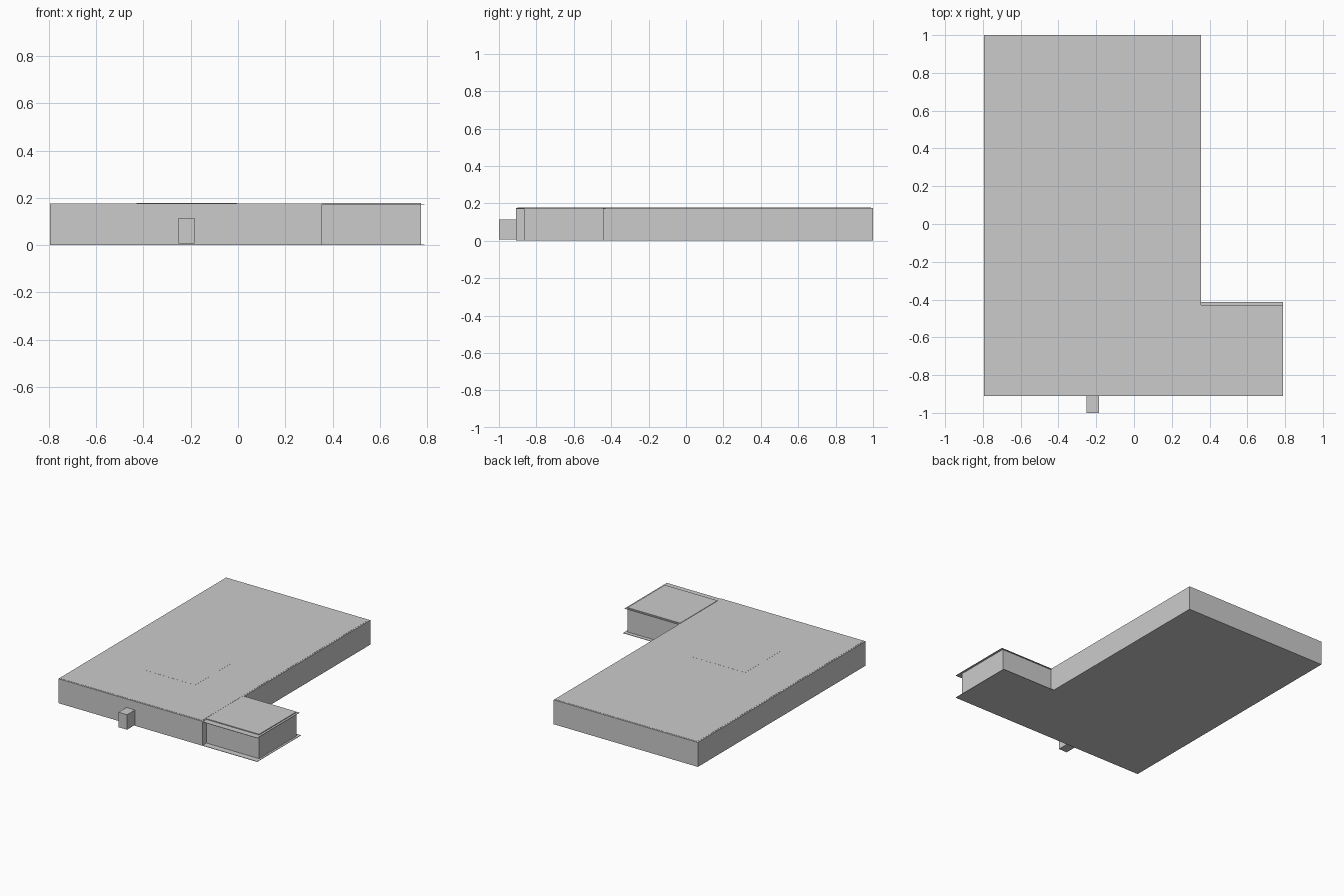
import bpy

if "Cube" in bpy.data.objects:
    bpy.data.objects.remove(bpy.data.objects["Cube"])


def box(name, x, y, z):
    """Axis-aligned box from (min, max) ranges."""
    bpy.ops.mesh.primitive_cube_add(
        size=1, location=[(a + b) / 2 for a, b in (x, y, z)])
    ob = bpy.context.object
    ob.name = ob.data.name = name
    ob.scale = [b - a for a, b in (x, y, z)]
    bpy.ops.object.transform_apply(location=False, rotation=False, scale=True)
    return ob


TOP = 0.177

# Main hall with its slightly inset roof panel
box("main_hall", (-0.795, 0.355), (-0.91, 1.0), (0, TOP - 0.001))
box("main_roof_panel", (-0.785, 0.345), (-0.90, 0.99), (TOP - 0.003, TOP))

# Square panels set flush in the hall roof and floor
for name, z in (("roof_square", TOP - 0.002), ("floor_square", 0.0)):
    box(name, (-0.43, -0.005), (-0.48, -0.06), (z, z + 0.0025))

# Side annex: block rising through thin floor and roof plates
box("annex_block", (0.355, 0.775), (-0.866, -0.44), (0.001, 0.179))
box("annex_floor_plate", (0.355, 0.79), (-0.91, -0.412), (0, 0.003))
box("annex_roof_plate", (0.355, 0.79), (-0.91, -0.43), (0.170, 0.173))

# Small box on the front wall
box("front_box", (-0.252, -0.185), (-1.0, -0.91), (0.006, 0.114))
